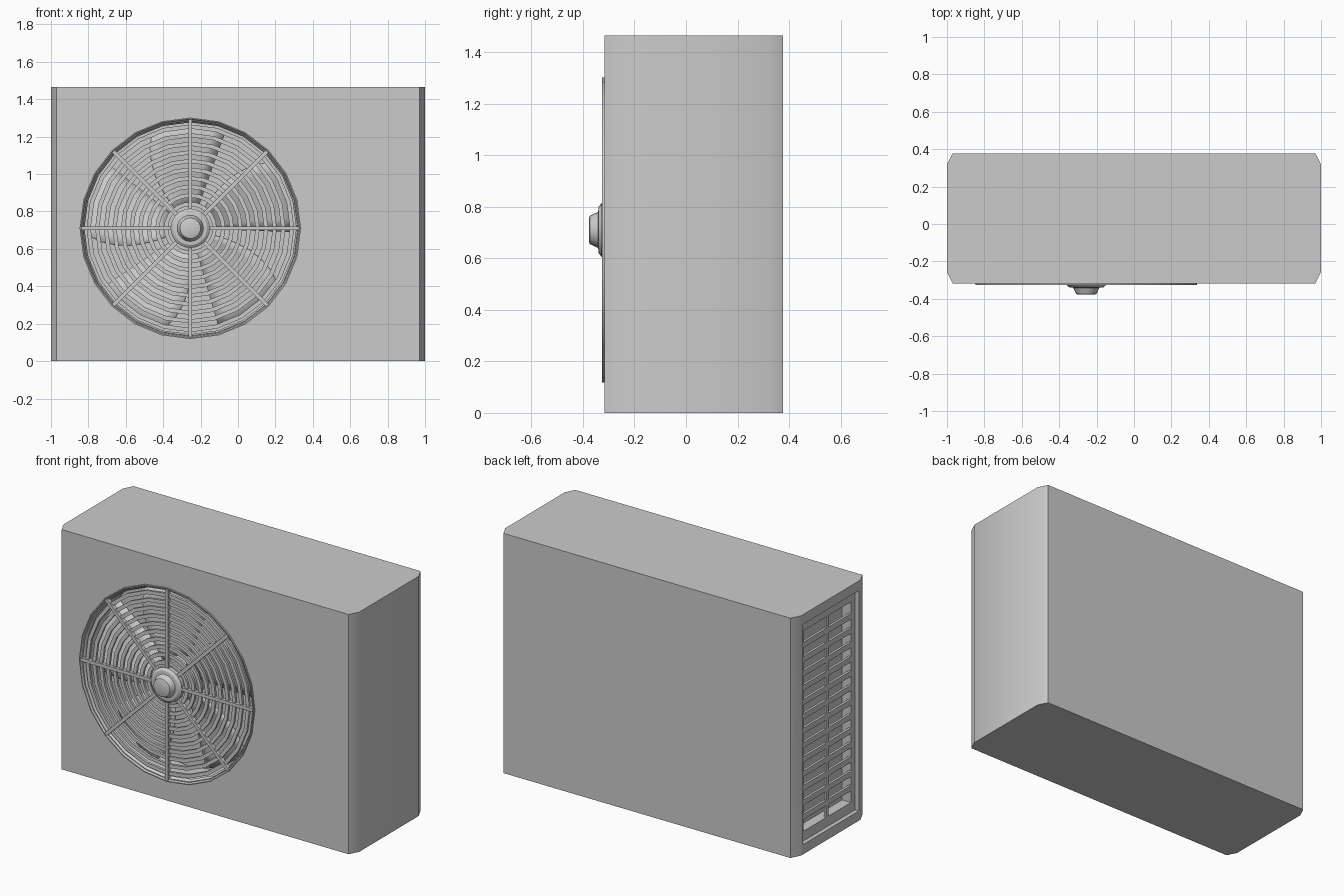
import bpy, bmesh, math
from mathutils import Vector

if "Cube" in bpy.data.objects:
    bpy.data.objects.remove(bpy.data.objects["Cube"], do_unlink=True)

GREY = (0.6, 0.6, 0.6, 1.0)
paint = bpy.data.materials.new("light_grey_paint")
paint.use_nodes = True
paint.diffuse_color = GREY
for node in paint.node_tree.nodes:
    if node.type == 'BSDF_PRINCIPLED':
        node.inputs["Base Color"].default_value = GREY

FAN_X, FAN_Z = -0.255, 0.71
FRONT, BACK, TOP = -0.317, 0.377, 1.465
SIDES = 24


def finish(name, bm):
    """Turn a bmesh into a painted object with smooth shading on soft edges."""
    bmesh.ops.remove_doubles(bm, verts=bm.verts, dist=1e-5)
    bmesh.ops.recalc_face_normals(bm, faces=bm.faces)
    mesh = bpy.data.meshes.new(name)
    bm.to_mesh(mesh)
    bm.free()
    mesh.materials.append(paint)
    obj = bpy.data.objects.new(name, mesh)
    bpy.context.collection.objects.link(obj)
    smooth(obj)
    return obj


def smooth(obj):
    bpy.ops.object.select_all(action='DESELECT')
    obj.select_set(True)
    bpy.context.view_layer.objects.active = obj
    bpy.ops.object.shade_smooth_by_angle(angle=math.radians(30))


def polar(r, y, angle):
    """Point on the fan axis frame; angle is measured from +x toward +z."""
    return Vector((FAN_X + r * math.cos(angle), y, FAN_Z + r * math.sin(angle)))


def lathe(bm, profile):
    """Revolve a closed (radius, y) profile about the fan axis."""
    rings = [[bm.verts.new(polar(r, y, math.tau * i / SIDES)) for r, y in profile]
             for i in range(SIDES)]
    n = len(profile)
    for i in range(SIDES):
        a, b = rings[i], rings[(i + 1) % SIDES]
        for j in range(n):
            k = (j + 1) % n
            if profile[j][0] == 0 and profile[k][0] == 0:
                continue
            bm.faces.new((a[j], a[k], b[k], b[j]))


def box(bm, x, y, z):
    """Axis-aligned box from three (low, high) ranges."""
    verts = bmesh.ops.create_cube(bm, size=1)["verts"]
    for v in verts:
        v.co = [lo + (c + 0.5) * (hi - lo) for c, (lo, hi) in zip(v.co, (x, y, z))]
    return verts


# Cabinet: box with chamfered upright corners
bm = bmesh.new()
outline = [(1, FRONT + 0.06), (1, BACK - 0.06), (0.97, BACK), (-0.97, BACK),
           (-1, BACK - 0.06), (-1, FRONT + 0.06), (-0.97, FRONT), (0.97, FRONT)]
base = bm.faces.new([bm.verts.new((x, y, 0)) for x, y in outline])
moved = bmesh.ops.extrude_face_region(bm, geom=[base])["geom"]
bmesh.ops.translate(bm, vec=(0, 0, TOP),
                    verts=[g for g in moved if isinstance(g, bmesh.types.BMVert)])
cabinet = finish("cabinet", bm)

# Openings: fan well, side panel recess and the deeper vent cavity
cutters = []
bm = bmesh.new()
lathe(bm, [(0, FRONT - 0.1), (0.575, FRONT - 0.1), (0.575, FRONT + 0.2), (0, FRONT + 0.2)])
cutters.append(finish("fan_well_cutter", bm))
bm = bmesh.new()
box(bm, (-1.1, -0.975), (-0.24, 0.30), (0.06, TOP - 0.06))
cutters.append(finish("panel_recess_cutter", bm))
bm = bmesh.new()
box(bm, (-1.05, -0.915), (-0.20, 0.26), (0.12, TOP - 0.12))
cutters.append(finish("vent_cavity_cutter", bm))
for cutter in cutters:
    cutter.hide_render = True
    bpy.context.view_layer.objects.active = cabinet
    cut = cabinet.modifiers.new("opening", 'BOOLEAN')
    cut.operation = 'DIFFERENCE'
    cut.solver = 'EXACT'
    cut.object = cutter
    bpy.ops.object.modifier_apply(modifier=cut.name)
    bpy.data.objects.remove(cutter, do_unlink=True)
smooth(cabinet)

# Side vent: horizontal slats and a centre bar
ROWS = 14
low, high = 0.12, TOP - 0.12
pitch = (high - low) / ROWS
bm = bmesh.new()
for i in range(1, ROWS):
    z = low + i * pitch
    box(bm, (-0.975, -0.96), (-0.20, 0.26), (z - 0.017, z + 0.017))
box(bm, (-0.976, -0.961), (0.02, 0.04), (low, high))
finish("side_vent_slats", bm)

# Grille rim
bm = bmesh.new()
lathe(bm, [(0.592, FRONT), (0.592, FRONT - 0.009), (0.586, FRONT - 0.009),
           (0.566, FRONT + 0.02), (0.574, FRONT + 0.02), (0.58, FRONT)])
finish("grille_rim", bm)

# Grille rings
bm = bmesh.new()
for i in range(10):
    r = 0.13 + i * 0.046
    lathe(bm, [(r - 0.011, FRONT), (r + 0.011, FRONT), (r + 0.011, FRONT + 0.015),
               (r - 0.011, FRONT + 0.015)])
finish("grille_rings", bm)

# Grille spokes
bm = bmesh.new()
for i in range(8):
    angle = math.tau * i / 8
    for v in box(bm, (0.08, 0.582), (FRONT - 0.009, FRONT + 0.015), (-0.01, 0.01)):
        x, y, z = v.co
        v.co = polar(math.hypot(x, z), y, angle + math.atan2(z, x))
finish("grille_spokes", bm)

# Grille cap
bm = bmesh.new()
lathe(bm, [(0, FRONT + 0.015), (0.105, FRONT + 0.015), (0.105, FRONT - 0.01),
           (0.09, FRONT - 0.022), (0.07, FRONT - 0.024), (0.055, FRONT - 0.056),
           (0.045, FRONT - 0.06), (0, FRONT - 0.06)])
finish("grille_cap", bm)

# Fan hub
bm = bmesh.new()
lathe(bm, [(0, FRONT + 0.2), (0.13, FRONT + 0.2), (0.13, FRONT + 0.06), (0, FRONT + 0.06)])
finish("fan_hub", bm)

# Fan blades: pitched sheets with a swept leading edge
bm = bmesh.new()
STEPS = 6
for blade in range(5):
    turn = math.radians(72 * blade)
    grid = []
    for i in range(STEPS + 1):
        t = i / STEPS
        r = 0.12 + 0.43 * t
        start, end = math.radians(70), math.radians(128 - 16 * t * t)
        grid.append([bm.verts.new(polar(r, FRONT + 0.16 - 0.09 * j / STEPS,
                                        turn + start + (end - start) * j / STEPS))
                     for j in range(STEPS + 1)])
    for i in range(STEPS):
        for j in range(STEPS):
            bm.faces.new((grid[i][j], grid[i + 1][j], grid[i + 1][j + 1], grid[i][j + 1]))
blades = finish("fan_blades", bm)
sheet = blades.modifiers.new("thickness", 'SOLIDIFY')
sheet.thickness = 0.008
sheet.offset = 0
